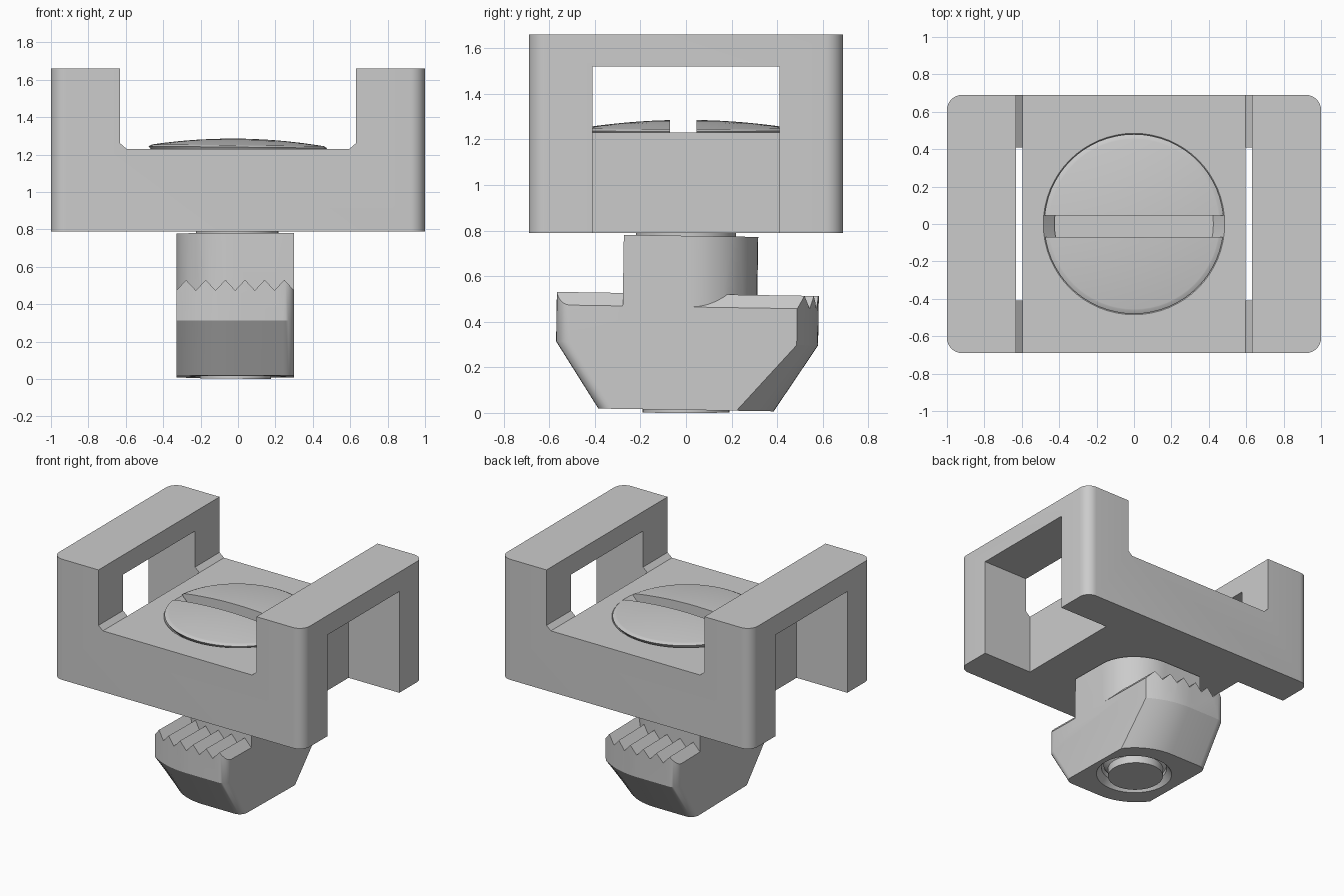
import bpy, bmesh, math
from math import sin, cos, pi, radians

if "Cube" in bpy.data.objects:
    bpy.data.objects.remove(bpy.data.objects["Cube"])


def make(name, bm):
    bmesh.ops.recalc_face_normals(bm, faces=bm.faces)
    me = bpy.data.meshes.new(name)
    bm.to_mesh(me)
    bm.free()
    ob = bpy.data.objects.new(name, me)
    bpy.context.collection.objects.link(ob)
    return ob


def loft(name, rings):
    """Closed solid through rings of equal point count."""
    bm = bmesh.new()
    vs = [[bm.verts.new(p) for p in r] for r in rings]
    n = len(rings[0])
    for a, b in zip(vs, vs[1:]):
        for i in range(n):
            j = (i + 1) % n
            bm.faces.new((a[i], a[j], b[j], b[i]))
    bm.faces.new(vs[0][::-1])
    bm.faces.new(vs[-1])
    return make(name, bm)


def extrude_y(name, prof, y0, y1):
    return loft(name, [[(x, y, z) for x, z in prof] for y in (y0, y1)])


def box(name, x0, x1, y0, y1, z0, z1):
    return extrude_y(name, [(x0, z0), (x1, z0), (x1, z1), (x0, z1)], y0, y1)


def lathe(name, prof, n=64):
    return loft(name, [[(r * cos(2 * pi * i / n), r * sin(2 * pi * i / n), z)
                        for i in range(n)] for r, z in prof])


def boolean(ob, tool, op='DIFFERENCE'):
    m = ob.modifiers.new('cut', 'BOOLEAN')
    m.operation, m.object, m.solver = op, tool, 'EXACT'
    bpy.context.view_layer.objects.active = ob
    bpy.ops.object.modifier_apply(modifier=m.name)
    bpy.data.objects.remove(tool)


def smooth(ob, angle=30):
    bpy.ops.object.select_all(action='DESELECT')
    ob.select_set(True)
    bpy.context.view_layer.objects.active = ob
    bpy.ops.object.shade_smooth_by_angle(angle=radians(angle))


# U-shaped bracket with rounded outer corners
half = [(1, 0.79), (1, 1.66), (0.63, 1.66), (0.63, 1.26), (0.595, 1.23)]
bracket = extrude_y('bracket', half + [(-x, z) for x, z in half[::-1]], -0.69, 0.69)
bm = bmesh.new()
bm.from_mesh(bracket.data)
corners = [e for e in bm.edges if all(abs(v.co.x) > 0.99 for v in e.verts)
           and abs(e.verts[0].co.z - e.verts[1].co.z) > 0.5]
bmesh.ops.bevel(bm, geom=corners, offset=0.08, segments=8, profile=0.5, affect='EDGES')
bm.to_mesh(bracket.data)
bm.free()
# Side openings and the countersunk screw hole
for s in (-1, 1):
    x0, x1 = sorted((s * 0.595, s * 1.2))
    boolean(bracket, box('cutter', x0, x1, -0.41, 0.41, 0.6, 1.52))
boolean(bracket, lathe('cutter', [(0.235, 0.7), (0.235, 0.98), (0.485, 1.23), (0.485, 1.4)]))
smooth(bracket)

# Slotted countersunk screw with a low domed head
dome = [(0.46 * cos(t), 1.25 + 0.036 * sin(t) ** 2)
        for t in [i * pi / 20 for i in range(10)]]
screw = lathe('screw', [(0.19, 0.002), (0.19, 0.06), (0.22, 0.09), (0.22, 0.975),
                        (0.47, 1.225), (0.48, 1.24)] + dome + [(0.02, 1.286)])
boolean(screw, box('cutter', -0.7, 0.7, -0.07, 0.045, 1.18, 1.5))
screw.rotation_euler.y = radians(0.6)
screw.location.x = -0.013
smooth(screw)

# Clamping nut: each end has one tight corner and one swept round
CX, W = -0.015, 0.315


def nut_ring(z, R, f=0.06):
    end = [(W - f + f * sin(t), -R + f - f * cos(t))
           for t in [pi / 2 * (1 - i / 6) for i in range(7)]]
    sweep = math.asin(W / R)
    end += [(-R * sin(t), -R * cos(t)) for t in [sweep * i / 10 for i in range(11)]]
    return [(s * x + CX, s * y, z) for s in (1, -1) for x, y in end]


nut = loft('clamping_nut', [nut_ring(0.013, 0.385), nut_ring(0.305, 0.575),
                            nut_ring(0.56, 0.575)])
# Serrated ledges
pitch = 2 * W / 6
teeth = [(CX - W + pitch * i / 2, 0.522 if i % 2 else 0.465) for i in range(-1, 14)]
teeth = teeth + [(teeth[-1][0], 0.8), (teeth[0][0], 0.8)]
boolean(nut, extrude_y('cutter', teeth, -1, 1))


# Neck with two opposite rounded corners
def neck_ring(z, Y=0.295):
    arc = [(W * cos(t), Y * sin(t)) for t in [pi / 2 * i / 12 for i in range(13)]]
    pts = arc + [(-W, Y)]
    return [(s * x + CX, s * y + 0.01, z) for s in (1, -1) for x, y in pts]


boolean(nut, loft('neck', [neck_ring(0.4), neck_ring(0.777)]), 'UNION')
boolean(nut, lathe('cutter', [(0.27, -0.1), (0.26, 0.013), (0.225, 0.06), (0.225, 0.9)]))
nut.rotation_euler.x = radians(-0.9)
smooth(nut)
